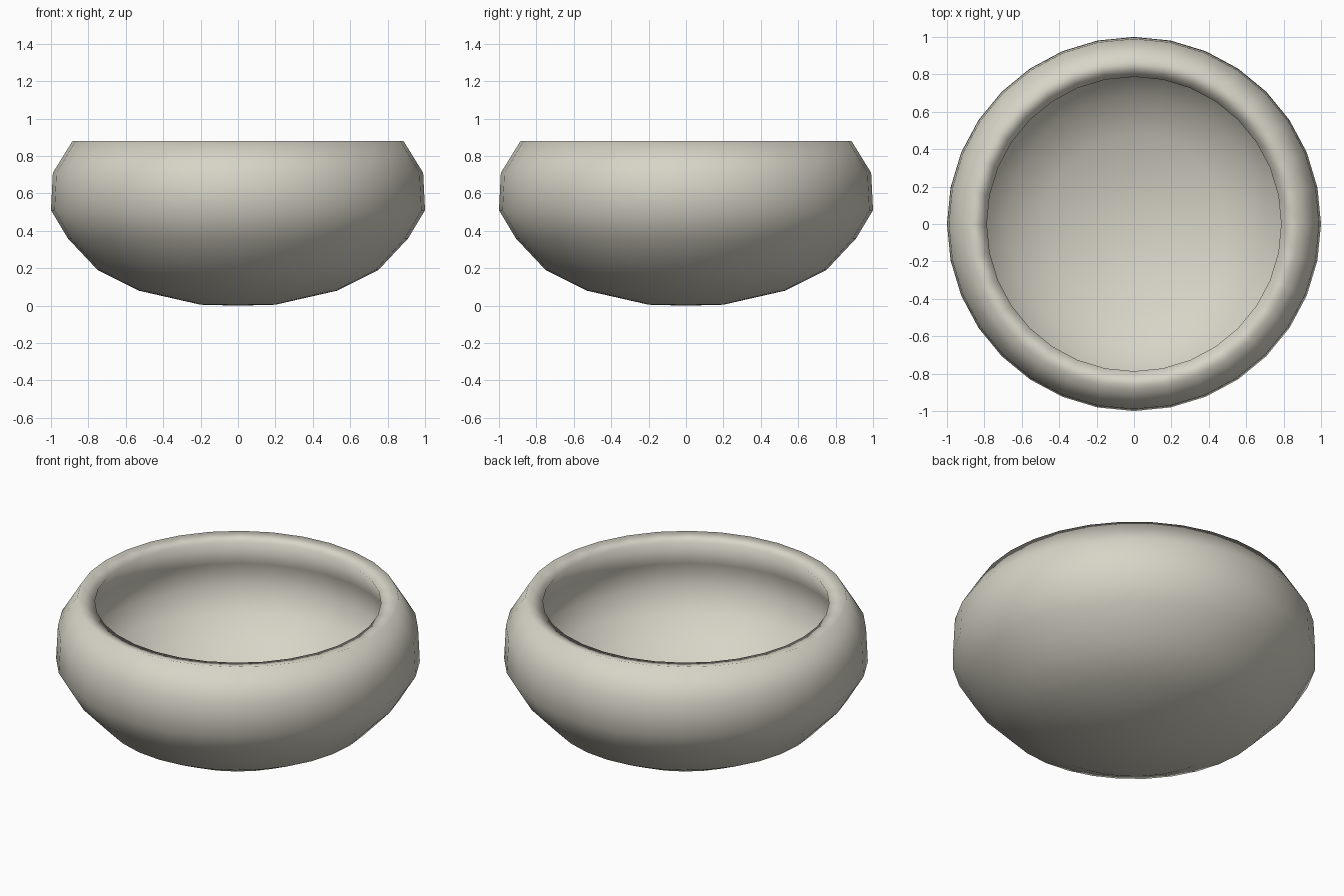
import bpy, bmesh, math

if "Cube" in bpy.data.objects:
    bpy.data.objects.remove(bpy.data.objects["Cube"])

SEGMENTS = 32

# Bowl clay colour
mat = bpy.data.materials.new("warm off white")
mat.diffuse_color = (0.68, 0.66, 0.57, 1.0)
mat.use_nodes = True
mat.node_tree.nodes["Principled BSDF"].inputs["Base Color"].default_value = mat.diffuse_color

# Profile (radius, height): base, outer wall, rounded rim, inner wall, floor
profile = [(0.0, 0.0), (0.2, 0.005), (0.53, 0.08), (0.75, 0.19), (0.91, 0.36),
           (1.0, 0.51), (0.99, 0.71), (0.885, 0.88),
           (0.787, 0.86), (0.87, 0.69), (0.88, 0.54), (0.81, 0.42),
           (0.68, 0.28), (0.48, 0.18), (0.18, 0.11), (0.0, 0.105)]

# Spin the profile into a closed thick-walled bowl
bm = bmesh.new()
verts = [bm.verts.new((r, 0, z)) for r, z in profile]
edges = [bm.edges.new(pair) for pair in zip(verts, verts[1:])]
bmesh.ops.spin(bm, geom=verts + edges, cent=(0, 0, 0), axis=(0, 0, 1),
               angle=math.tau, steps=SEGMENTS, use_merge=True)
bmesh.ops.remove_doubles(bm, verts=bm.verts[:], dist=0.0005)
bmesh.ops.recalc_face_normals(bm, faces=bm.faces[:])
for f in bm.faces:
    f.smooth = True

mesh = bpy.data.meshes.new("bowl")
bm.to_mesh(mesh)
bm.free()
mesh.materials.append(mat)
bowl = bpy.data.objects.new("bowl", mesh)
bpy.context.collection.objects.link(bowl)
